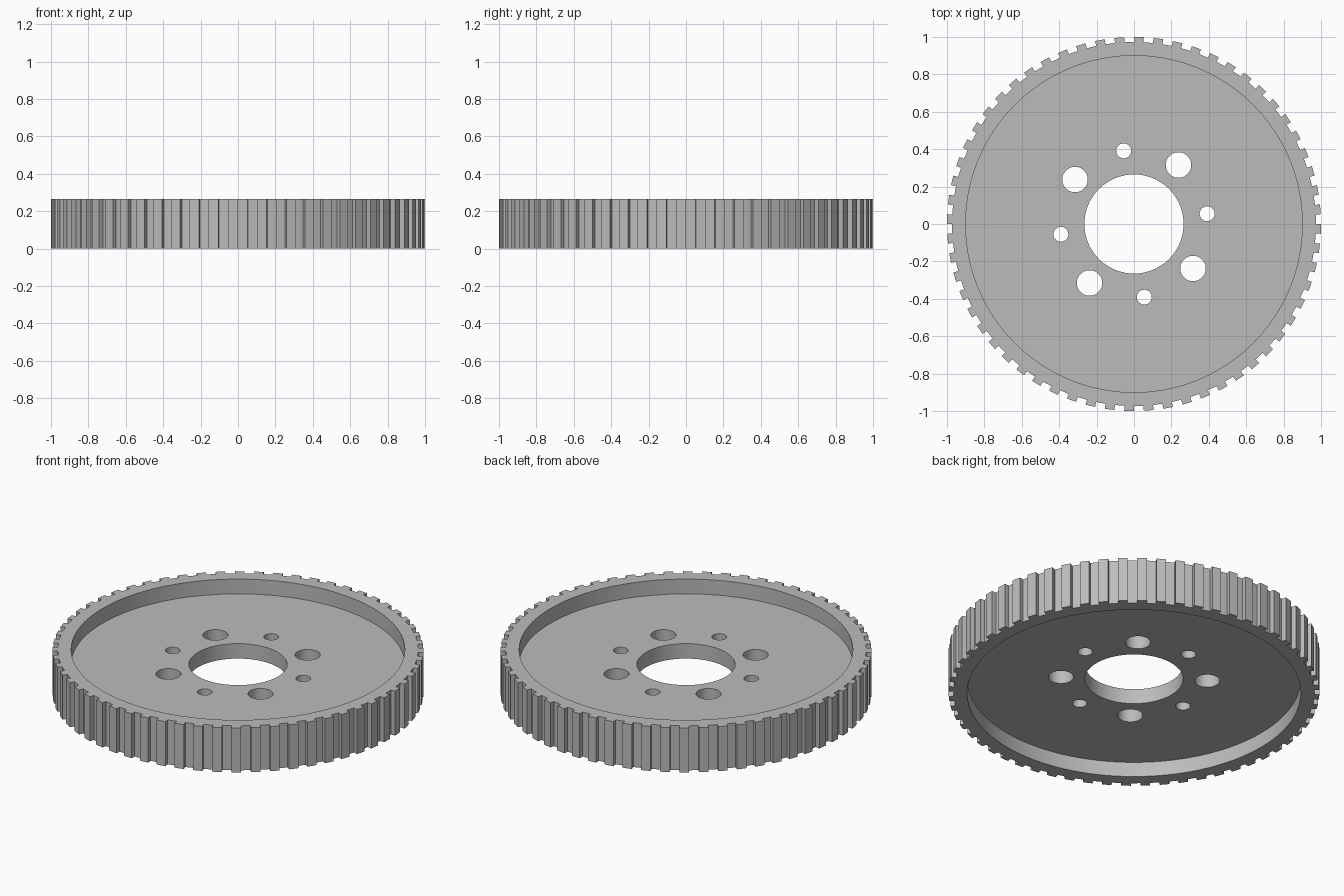
import bpy
import bmesh
from math import cos, sin, radians, tau

TEETH = 60
HEIGHT = 0.265
RECESS = 0.088
RIM_INNER = 0.9

cube = bpy.data.objects.get("Cube")
if cube:
    bpy.data.objects.remove(cube, do_unlink=True)

# One plain grey metal for everything
metal = bpy.data.materials.new("grey_metal")
colour = (0.5, 0.5, 0.5, 1)
metal.diffuse_color = colour
metal.use_nodes = True
for node in metal.node_tree.nodes:
    if node.type == 'BSDF_PRINCIPLED':
        node.inputs["Base Color"].default_value = colour


def polar(radius, degrees):
    a = radians(degrees)
    return radius * cos(a), radius * sin(a)


def circle(radius, centre=(0, 0), segments=48):
    return [(centre[0] + radius * cos(tau * i / segments),
             centre[1] + radius * sin(tau * i / segments))
            for i in range(segments)]


def toothed_outline(outer, root):
    """Each pitch is a square notch followed by a tooth of equal width."""
    pitch = 360 / TEETH
    points = []
    for i in range(TEETH):
        start, end = i * pitch, (i + 0.5) * pitch
        points += [polar(outer, start), polar(root, start),
                   polar(root, end), polar(outer, end)]
    return points


def plate(name, loops, bottom, top):
    """Fill an outline with holes and extrude it upward."""
    bm = bmesh.new()
    edges = []
    for loop in loops:
        verts = [bm.verts.new((x, y, bottom)) for x, y in loop]
        edges += [bm.edges.new((v, verts[i - 1])) for i, v in enumerate(verts)]
    bmesh.ops.triangle_fill(bm, edges=edges, use_beauty=True)
    result = bmesh.ops.extrude_face_region(bm, geom=bm.faces[:], use_keep_orig=True)
    raised = [g for g in result["geom"] if isinstance(g, bmesh.types.BMVert)]
    bmesh.ops.translate(bm, verts=raised, vec=(0, 0, top - bottom))
    bmesh.ops.recalc_face_normals(bm, faces=bm.faces[:])
    mesh = bpy.data.meshes.new(name)
    bm.to_mesh(mesh)
    bm.free()
    mesh.materials.append(metal)
    obj = bpy.data.objects.new(name, mesh)
    bpy.context.collection.objects.link(obj)
    bpy.ops.object.select_all(action='DESELECT')
    obj.select_set(True)
    bpy.context.view_layer.objects.active = obj
    bpy.ops.object.shade_smooth_by_angle(angle=radians(30))
    return obj


# Toothed rim, full height
plate("toothed_rim",
      [toothed_outline(1.0, 0.973), circle(RIM_INNER, segments=120)],
      0, HEIGHT)

# Recessed web with the bore and two alternating sets of bolt holes
holes = [circle(0.265, segments=96)]
for quarter in range(4):
    holes.append(circle(0.04, polar(0.395, 8 + 90 * quarter)))
    holes.append(circle(0.068, polar(0.395, 53 + 90 * quarter)))
plate("hub_web", [circle(RIM_INNER, segments=120)] + holes,
      RECESS, HEIGHT - RECESS)
